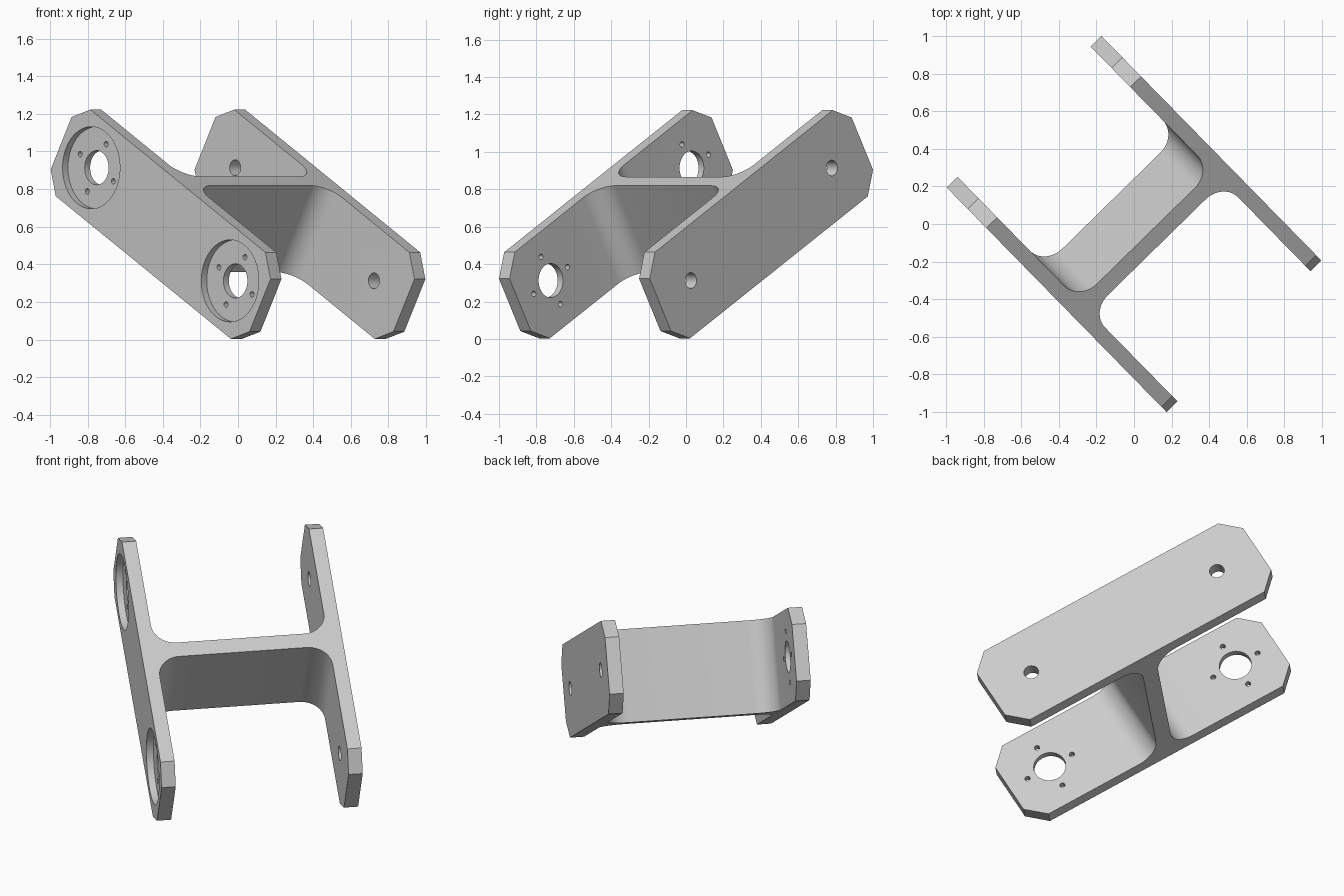
import bpy, bmesh
from math import cos, sin, pi, radians
from mathutils import Matrix, Vector

if "Cube" in bpy.data.objects:
    bpy.data.objects.remove(bpy.data.objects["Cube"])

# Local axes: X along the plates, Y across them, Z along the web
LENGTH, WIDTH = 0.87, 0.265          # half sizes of each side plate
OUTER, INNER = 0.576, 0.495          # outer and inner plate faces
WEB, FILLET, CHAMFER = 0.048, 0.13, 0.104
HOLE_X = 0.607
POSE = (Matrix.Translation((0, 0, 0.613))
        @ Matrix.Rotation(radians(-45.6), 4, 'Z')
        @ Matrix.Rotation(radians(29.7), 4, 'Y'))

metal = bpy.data.materials.new("light grey metal")
metal.use_nodes = True
grey = (0.6, 0.6, 0.6, 1)
metal.diffuse_color = grey
metal.node_tree.nodes["Principled BSDF"].inputs["Base Color"].default_value = grey


def make_object(name, bm):
    bmesh.ops.recalc_face_normals(bm, faces=bm.faces)
    mesh = bpy.data.meshes.new(name)
    bm.to_mesh(mesh)
    bm.free()
    mesh.materials.append(metal)
    obj = bpy.data.objects.new(name, mesh)
    bpy.context.collection.objects.link(obj)
    obj.matrix_world = POSE
    return obj


# Quarter of the H section: plate end, then the fillet into the web
def quarter():
    pts = [(LENGTH, OUTER), (LENGTH, INNER)]
    cx, cy = WEB + FILLET, INNER - FILLET
    for i in range(13):
        a = pi / 2 + i * pi / 24
        pts.append((cx + FILLET * cos(a), cy + FILLET * sin(a)))
    return pts


q = quarter()
section = (q + [(x, -y) for x, y in reversed(q)]
           + [(-x, -y) for x, y in q] + [(-x, y) for x, y in reversed(q)])

# H-shaped bracket body, extruded along the web
bm = bmesh.new()
face = bm.faces.new([bm.verts.new((x, y, -WIDTH)) for x, y in section])
ext = bmesh.ops.extrude_face_region(bm, geom=[face])
bmesh.ops.translate(bm, vec=(0, 0, 2 * WIDTH),
                    verts=[v for v in ext["geom"] if isinstance(v, bmesh.types.BMVert)])

# Chamfered plate corners
for sx in (-1, 1):
    for sz in (-1, 1):
        cut = bmesh.ops.bisect_plane(
            bm, geom=bm.verts[:] + bm.edges[:] + bm.faces[:],
            plane_co=(sx * (LENGTH - CHAMFER), 0, sz * WIDTH),
            plane_no=Vector((sx, 0, sz)).normalized(), clear_outer=True)
        bmesh.ops.holes_fill(bm, edges=[e for e in bm.edges if e.is_boundary], sides=0)
bracket = make_object("bracket", bm)


# Cutters: a cylinder across a plate from y0 to y1
def cylinder(bm, x, z, radius, y0, y1, sides):
    place = Matrix.Translation((x, (y0 + y1) / 2, z)) @ Matrix.Rotation(pi / 2, 4, 'X')
    bmesh.ops.create_cone(bm, cap_ends=True, segments=sides, radius1=radius,
                          radius2=radius, depth=abs(y1 - y0), matrix=place)


recesses, holes = bmesh.new(), bmesh.new()
floor = -(OUTER + INNER) / 2
for sx in (-1, 1):
    x = sx * HOLE_X
    cylinder(recesses, x, 0, 0.218, -0.7, floor, 64)       # round motor recess
    cylinder(holes, x, 0, 0.091, -0.7, -0.4, 48)           # shaft hole
    for k in range(4):                                     # screw holes
        a = k * pi / 2
        cylinder(holes, x + 0.145 * cos(a), 0.145 * sin(a), 0.015, -0.7, -0.4, 20)
    cylinder(holes, x, 0, 0.042, 0.4, 0.7, 32)             # pivot hole

for name, cutter_bm in (("recess_cutter", recesses), ("hole_cutter", holes)):
    cutter = make_object(name, cutter_bm)
    cutter.hide_render = True
    cutter.hide_viewport = True
    mod = bracket.modifiers.new(name, 'BOOLEAN')
    mod.operation = 'DIFFERENCE'
    mod.solver = 'EXACT'
    mod.object = cutter

# Apply the cuts, then smooth the fillets and bores
bpy.context.view_layer.update()
cut_mesh = bpy.data.meshes.new_from_object(
    bracket.evaluated_get(bpy.context.evaluated_depsgraph_get()))
bracket.modifiers.clear()
bracket.data = cut_mesh
for obj in [o for o in bpy.data.objects if o.name.endswith("_cutter")]:
    bpy.data.objects.remove(obj)
bpy.ops.object.select_all(action='DESELECT')
bracket.select_set(True)
bpy.context.view_layer.objects.active = bracket
bpy.ops.object.shade_smooth_by_angle(angle=radians(30))
